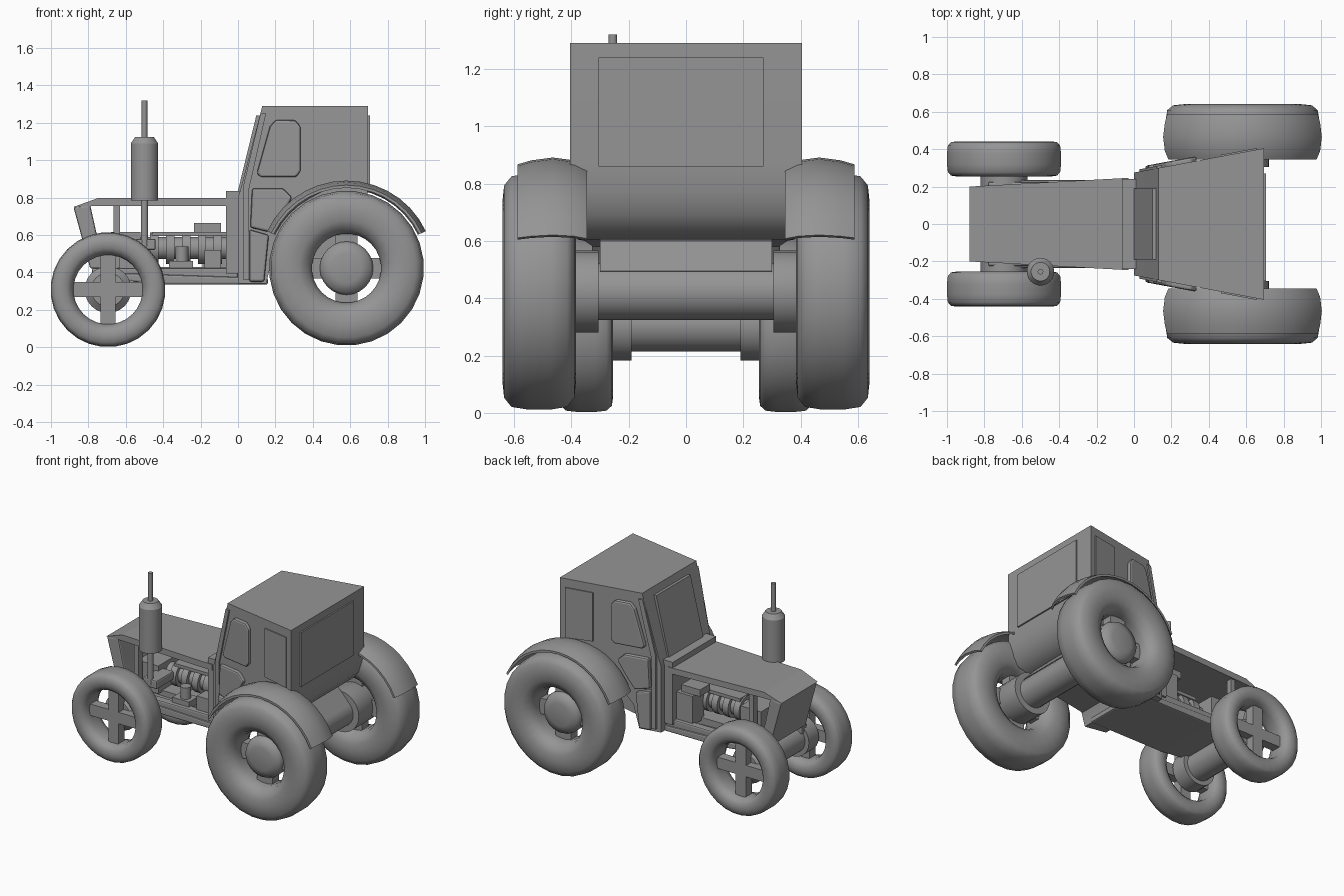
import bpy, bmesh, math
from mathutils import Vector

if "Cube" in bpy.data.objects:
    bpy.data.objects.remove(bpy.data.objects["Cube"])

GREY = bpy.data.materials.new("dark_grey")
GREY.diffuse_color = (0.3, 0.3, 0.3, 1)
GREY.use_nodes = True
GREY.node_tree.nodes["Principled BSDF"].inputs["Base Color"].default_value = GREY.diffuse_color


def make(name, verts, faces, bevel=0.0, smooth=None):
    me = bpy.data.meshes.new(name)
    me.from_pydata(verts, [], faces)
    me.materials.append(GREY)
    bm = bmesh.new()
    bm.from_mesh(me)
    bmesh.ops.recalc_face_normals(bm, faces=bm.faces)
    bm.to_mesh(me)
    bm.free()
    ob = bpy.data.objects.new(name, me)
    bpy.context.collection.objects.link(ob)
    if bevel:
        mod = ob.modifiers.new("bevel", "BEVEL")
        mod.width, mod.segments = bevel, 2
    if smooth:
        bpy.ops.object.select_all(action='DESELECT')
        ob.select_set(True)
        bpy.context.view_layer.objects.active = ob
        bpy.ops.object.shade_smooth_by_angle(angle=math.radians(smooth))
    return ob


def prism(name, pts, near, far, **kw):
    """Side profile (x, z) spanned between two y values or y(x) functions."""
    fn = lambda f, x: f(x) if callable(f) else f
    n = len(pts)
    verts = [(x, fn(f, x), z) for f in (near, far) for x, z in pts]
    faces = [list(range(n)), list(range(n, 2 * n))]
    faces += [(i, (i + 1) % n, n + (i + 1) % n, n + i) for i in range(n)]
    return make(name, verts, faces, **kw)


def box(name, x0, x1, y0, y1, z0, z1, **kw):
    return prism(name, [(x0, z0), (x1, z0), (x1, z1), (x0, z1)], y0, y1, **kw)


def lathe(name, prof, origin, axis, n=24, closed=False, smooth=40):
    """Revolve (along, radius) points about an axis through origin."""
    a = Vector(axis)
    u = a.orthogonal().normalized()
    v = a.cross(u)
    o, m = Vector(origin), len(prof)
    verts = []
    for i in range(n):
        t = 2 * math.pi * i / n
        d = u * math.cos(t) + v * math.sin(t)
        verts += [tuple(o + a * h + d * r) for h, r in prof]
    faces = [(i * m + j, i * m + (j + 1) % m, (i + 1) % n * m + (j + 1) % m, (i + 1) % n * m + j)
             for i in range(n) for j in range(m if closed else m - 1)]
    if not closed:
        faces += [[i * m + j for i in range(n)] for j in (0, m - 1)]
    return make(name, verts, faces, smooth=smooth)


def rod(name, origin, axis, length, r, n=20):
    return lathe(name, [(0, r), (length, r)], origin, axis, n)


X, Y, Z = (1, 0, 0), (0, 1, 0), (0, 0, 1)
FX, FZ, RX, RZ = -0.695, 0.308, 0.58, 0.423

# tyre section: (half width, height factor from hole to tread)
SECT = [(0.35, 0), (0.75, 0.08), (0.97, 0.3), (1, 0.55), (0.95, 0.82), (0.75, 0.96), (0.3, 1)]


def tyre(name, x, y, z, half, hole, rad):
    prof = [(w * half, hole + k * (rad - hole)) for w, k in SECT]
    prof += [(-a, r) for a, r in reversed(prof)]
    lathe(name, prof, (x, y, z), Y, 28, True, 60)


for s, side in ((1, "left"), (-1, "right")):
    ax = (0, s, 0)
    # front wheels with cross spokes and axle drums
    tyre("front_tyre_" + side, FX, s * 0.348, FZ, 0.094, 0.185, 0.307)
    box("front_spoke_upright_" + side, FX - 0.04, FX + 0.04, s * 0.32, s * 0.385, FZ - 0.2, FZ + 0.2)
    box("front_spoke_level_" + side, FX - 0.2, FX + 0.2, s * 0.32, s * 0.385, FZ - 0.04, FZ + 0.04)
    lathe("front_hub_" + side, [(0.19, 0.125), (0.3, 0.125), (0.33, 0.09)], (FX, 0, FZ), ax)
    # rear wheels with cross spokes, domed hubs and flanges
    tyre("rear_tyre_" + side, RX, s * 0.512, RZ, 0.129, 0.185, 0.414)
    box("rear_spoke_upright_" + side, RX - 0.06, RX + 0.06, s * 0.46, s * 0.53, RZ - 0.2, RZ + 0.2)
    box("rear_spoke_level_" + side, RX - 0.2, RX + 0.2, s * 0.46, s * 0.53, RZ - 0.055, RZ + 0.055)
    lathe("rear_hub_" + side, [(0.305, 0.143), (0.53, 0.143), (0.56, 0.13), (0.575, 0.08)],
          (RX, 0, RZ), ax, smooth=50)

    # crowned mudguard over the rear wheel
    sect = [(0.345, 0.437), (0.39, 0.458), (0.465, 0.468), (0.54, 0.458), (0.588, 0.444)]
    sect += [(y, r - 0.015) for y, r in reversed(sect)]
    m, steps = len(sect), 14
    verts = []
    for i in range(steps + 1):
        t = math.radians(25 + 130 * i / steps)
        verts += [(RX + r * math.cos(t), s * y, RZ + r * math.sin(t)) for y, r in sect]
    faces = [(i * m + j, i * m + (j + 1) % m, (i + 1) * m + (j + 1) % m, (i + 1) * m + j)
             for i in range(steps) for j in range(m)]
    faces += [list(range(m)), list(range(steps * m, steps * m + m))]
    make("rear_mudguard_" + side, verts, faces, smooth=35)

# axles
rod("front_axle", (FX, -0.2, FZ), Y, 0.4, 0.095)
rod("rear_axle", (RX, -0.31, RZ), Y, 0.62, 0.1)
prism("rear_frame", [(0.1, 0.42), (0.1, 0.6), (0.52, 0.605), (0.56, 0.6), (0.655, 0.495), (0.5, 0.46),
                     (0.4, 0.47)], -0.3, 0.3)

# chassis
prism("chassis_pan", [(-0.74, 0.37), (-0.42, 0.335), (0.16, 0.335), (0.16, 0.37), (-0.74, 0.4)],
      -0.235, 0.235, bevel=0.01)
for s, side in ((1, "left"), (-1, "right")):
    box("chassis_rail_" + side, -0.78, 0.0, s * 0.17, s * 0.225, 0.36, 0.425, bevel=0.01)
    box("hood_post_" + side, -0.665, -0.63, s * 0.16, s * 0.2, 0.42, 0.76)

# hood and sloped nose, widening to the rear
hood_y = lambda x: 0.2 + 0.045 * (x + 0.88) / 0.82
neg = lambda f: (lambda x: -f(x))
prism("hood", [(-0.88, 0.75), (-0.76, 0.755), (-0.03, 0.755), (-0.03, 0.797), (-0.75, 0.797)],
      neg(hood_y), hood_y)
prism("nose_grille", [(-0.88, 0.75), (-0.79, 0.76), (-0.75, 0.58), (-0.71, 0.42), (-0.79, 0.42)],
      -0.2, 0.2, bevel=0.01)
box("firewall", -0.065, 0.015, -0.24, 0.24, 0.395, 0.835)

# engine
box("engine_sump", -0.65, 0.0, -0.1, 0.1, 0.36, 0.43)
rod("engine_cylinder", (-0.7, 0, 0.53), X, 0.65, 0.06)
for i in range(5):
    rod("engine_ring_%d" % (i + 1), (-0.47 + 0.085 * i, 0, 0.53), X, 0.045, 0.085)
box("engine_top_plate", -0.46, -0.06, -0.05, 0.06, 0.595, 0.617)
box("engine_front_block", -0.68, -0.52, -0.14, 0.14, 0.42, 0.615)
box("engine_side_box", -0.19, -0.065, 0.07, 0.2, 0.41, 0.615)
box("battery_box", -0.235, -0.09, 0.07, 0.18, 0.617, 0.665)
box("pump_box", -0.18, -0.09, -0.2, -0.1, 0.41, 0.52)
box("filter_box", -0.37, -0.24, -0.2, -0.1, 0.41, 0.46)
rod("filter_can", (-0.3, -0.15, 0.45), Z, 0.09, 0.035, 14)
box("exhaust_base", -0.55, -0.44, -0.27, -0.08, 0.52, 0.58, bevel=0.01)

# exhaust stack
lathe("exhaust_stack", [(0.54, 0.02), (0.785, 0.02), (0.785, 0.074), (1.09, 0.074), (1.125, 0.05),
                        (1.125, 0.015), (1.32, 0.015)], (-0.5, -0.255, 0), Z, 20, smooth=30)

# cab body, widening to the rear
cab_y = lambda x: 0.275 + 0.13 * x / 0.695
prism("cab", [(0.0, 0.34), (0.15, 0.34), (0.19, 0.5), (0.26, 0.58), (0.42, 0.6), (0.55, 0.605),
              (0.62, 0.635), (0.665, 0.69), (0.69, 0.77), (0.695, 0.87), (0.695, 1.29), (0.13, 1.29),
              (0.015, 0.85), (0.0, 0.8)],
      neg(cab_y), cab_y, smooth=40)

# raised cab panels
panels = {
    "door_window": [(0.1, 0.93), (0.12, 0.91), (0.31, 0.91), (0.335, 0.94), (0.335, 1.18),
                    (0.305, 1.215), (0.2, 1.215), (0.17, 1.18)],
    "door_lower_panel": [(0.065, 0.64), (0.17, 0.615), (0.23, 0.7), (0.29, 0.8), (0.24, 0.85), (0.075, 0.85)],
    "step_panel": [(0.06, 0.35), (0.14, 0.35), (0.165, 0.6), (0.06, 0.63)],
    "rear_side_window": [(0.465, 0.89), (0.655, 0.88), (0.655, 1.23), (0.465, 1.23)],
}
for s, side in ((1, "left"), (-1, "right")):
    for name, pts in panels.items():
        flat = name == "rear_side_window"
        out = 0.008 if flat else 0.025
        prism(name + "_" + side, pts, lambda x: s * (cab_y(x) - 0.02), lambda x: s * (cab_y(x) + out),
              bevel=0 if flat else 0.012)
    # slim door pillar along the sloped windscreen edge
    prism("door_pillar_" + side, [(0.03, 0.36), (0.06, 0.36), (0.06, 0.85), (0.15, 1.25), (0.12, 1.25), (0.03, 0.87)],
          lambda x: s * (cab_y(x) - 0.02), lambda x: s * (cab_y(x) + 0.012))

# front and rear glass
prism("windscreen", [(-0.002, 0.83), (0.03, 0.83), (0.13, 1.24), (0.098, 1.24)], -0.19, 0.19)
box("rear_window", 0.68, 0.705, -0.305, 0.27, 0.86, 1.24)
